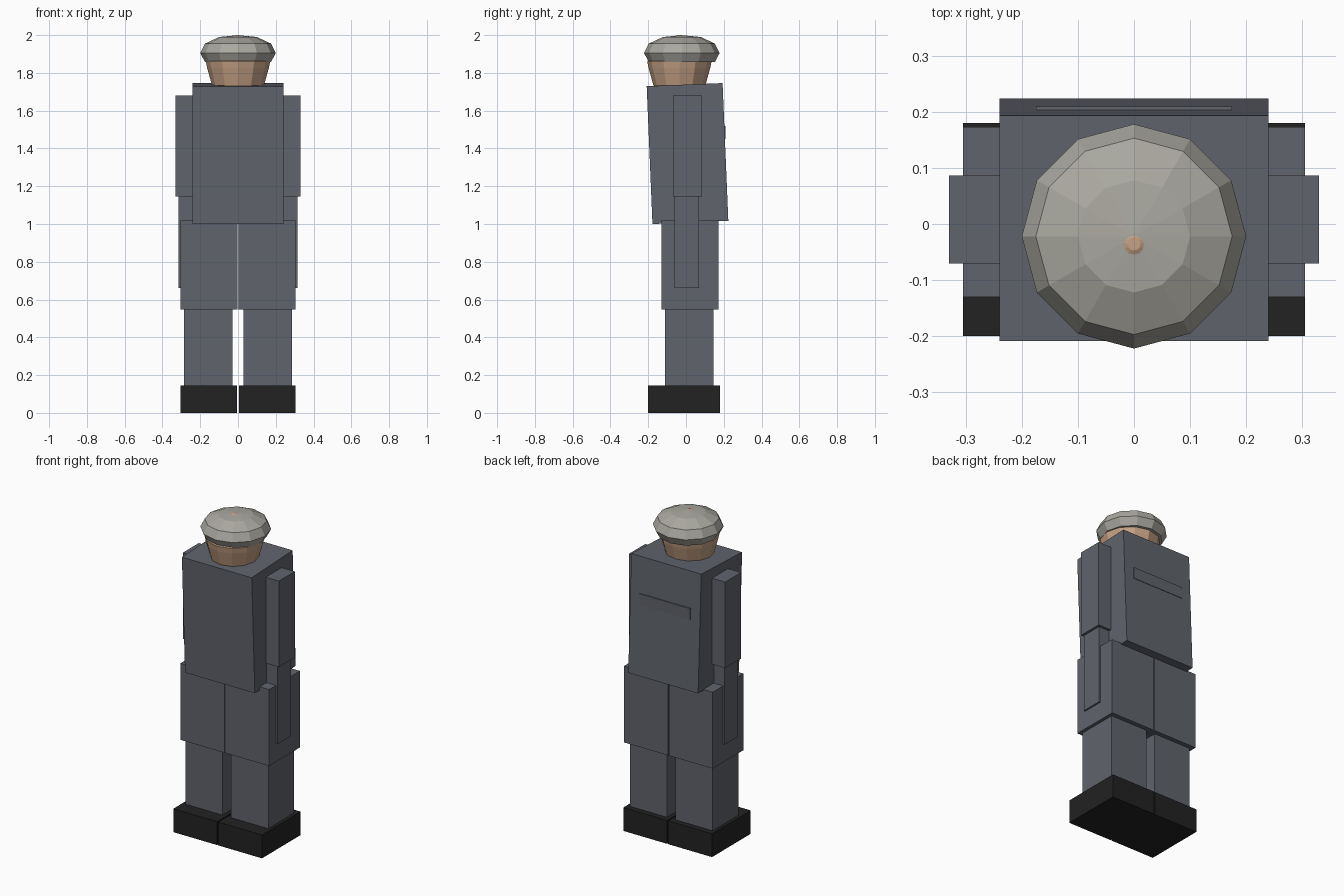
import bpy, bmesh, math
from mathutils import Matrix, Vector

if "Cube" in bpy.data.objects:
    bpy.data.objects.remove(bpy.data.objects["Cube"])


def material(name, color):
    m = bpy.data.materials.new(name)
    m.diffuse_color = (*color, 1)
    m.use_nodes = True
    m.node_tree.nodes["Principled BSDF"].inputs["Base Color"].default_value = m.diffuse_color
    return m


cloth = material("slate_cloth", (0.117, 0.127, 0.150))
leather = material("black_leather", (0.016, 0.016, 0.016))
felt = material("grey_felt", (0.40, 0.39, 0.35))
skin = material("tan_skin", (0.56, 0.36, 0.235))


def finish(bm, name, mat):
    bmesh.ops.recalc_face_normals(bm, faces=bm.faces)
    mesh = bpy.data.meshes.new(name)
    bm.to_mesh(mesh)
    bm.free()
    mesh.materials.append(mat)
    ob = bpy.data.objects.new(name, mesh)
    bpy.context.collection.objects.link(ob)
    return ob


def box(name, mat, x, y, z, tilt=0):
    """Box from (min, max) ranges, tilted about the x axis through its centre."""
    bm = bmesh.new()
    size = [r[1] - r[0] for r in (x, y, z)]
    centre = Vector([(r[0] + r[1]) / 2 for r in (x, y, z)])
    mat4 = (Matrix.Translation(centre) @ Matrix.Rotation(math.radians(tilt), 4, 'X')
            @ Matrix.Diagonal((*size, 1)))
    bmesh.ops.create_cube(bm, size=1, matrix=mat4)
    return finish(bm, name, mat)


def lathe(name, mat, profile, y, sides=12):
    """Faceted turned shape from (radius, z) points, closed at both ends."""
    bm = bmesh.new()
    rings = []
    for r, z in profile:
        rings.append([bm.verts.new((r * math.cos(a), y + r * math.sin(a), z))
                      for a in (2 * math.pi * i / sides for i in range(sides))])
    for low, high in zip(rings, rings[1:]):
        for i in range(sides):
            j = (i + 1) % sides
            bm.faces.new((low[i], low[j], high[j], high[i]))
    bm.faces.new(rings[0])
    bm.faces.new(rings[-1])
    return finish(bm, name, mat)


# Limbs: (name, material, inner and outer x, y range, z range), mirrored
limbs = [
    ("shoe", leather, (0.004, 0.305), (-0.20, 0.18), (0.0, 0.145)),
    ("lower_leg", cloth, (0.03, 0.285), (-0.11, 0.145), (0.145, 0.55)),
    ("thigh", cloth, (0.003, 0.305), (-0.13, 0.173), (0.547, 1.022)),
    ("forearm", cloth, (0.185, 0.315), (-0.062, 0.07), (0.66, 1.145)),
    ("upper_arm", cloth, (0.175, 0.33), (-0.07, 0.086), (1.145, 1.68)),
]
for side, s in (("left", 1), ("right", -1)):
    for name, mat, x, y, z in limbs:
        box(f"{side}_{name}", mat, sorted((s * x[0], s * x[1])), y, z)

# Leaning torso with a shallow strap on the back
box("torso", cloth, (-0.24, 0.24), (-0.193, 0.209), (1.008, 1.738), tilt=2.4)
box("back_strap", cloth, (-0.175, 0.175), (0.15, 0.209), (1.45, 1.52))

# Head, whose crown just shows through the top of the cap
lathe("head", skin, [(0.08, 1.66), (0.138, 1.735), (0.163, 1.825), (0.17, 1.86),
                     (0.12, 1.95), (0.012, 2.0)], -0.035)
lathe("cap", felt, [(0.175, 1.858), (0.2, 1.905), (0.175, 1.955),
                    (0.1, 1.99), (0.006, 1.999)], -0.022)
